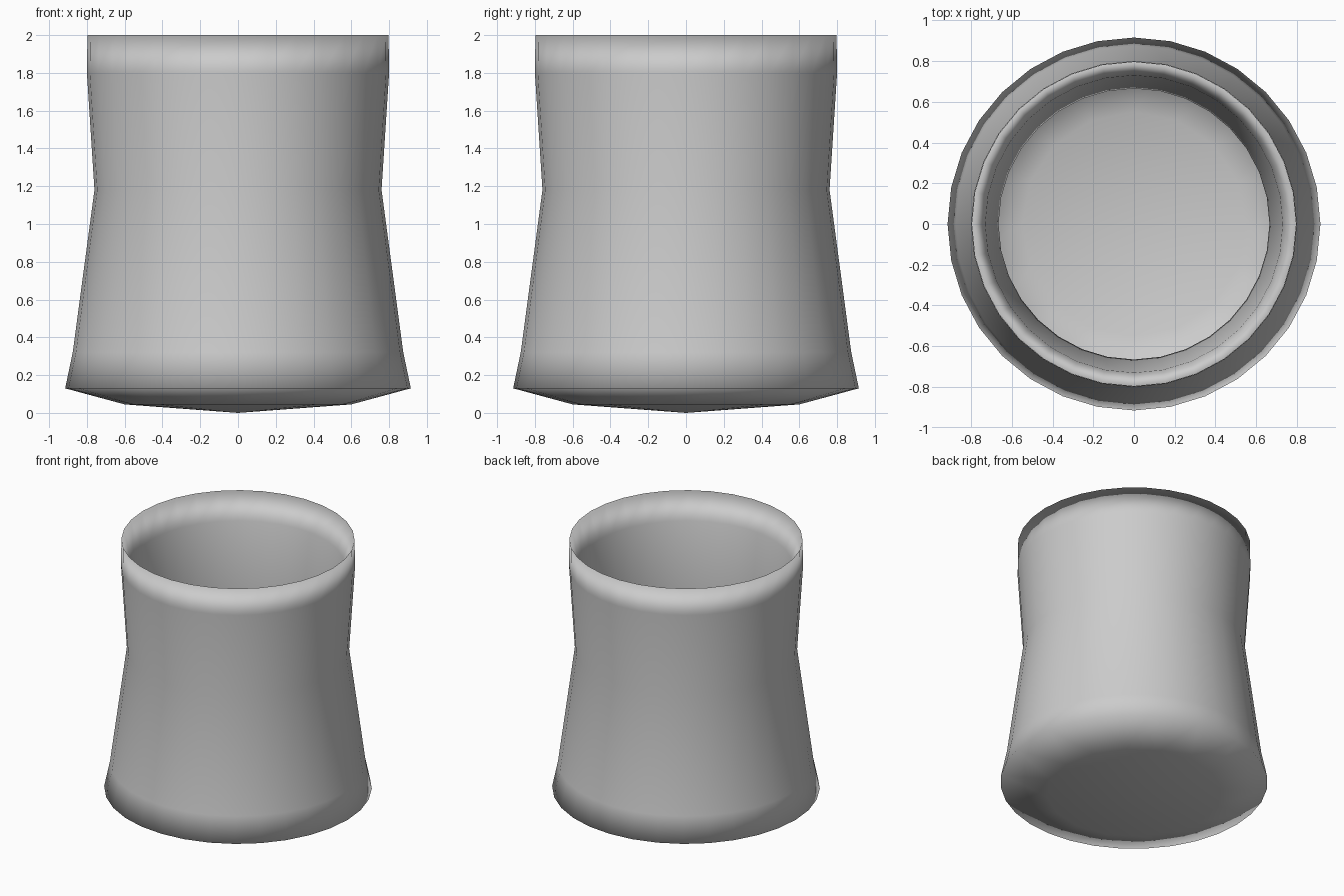
import bpy, bmesh, math

cube = bpy.data.objects.get("Cube")
if cube:
    bpy.data.objects.remove(cube, do_unlink=True)

SIDES = 32

grey = bpy.data.materials.new("grey_ceramic")
grey.use_nodes = True
colour = (0.6, 0.6, 0.6, 1)
grey.diffuse_color = colour
grey.node_tree.nodes["Principled BSDF"].inputs["Base Color"].default_value = colour

# Wall profile (radius, height): outside from the foot up, over the lip, down the inside
wall = [(0.915, 0.13), (0.875, 0.32), (0.76, 1.18), (0.80, 1.80), (0.797, 2.0),
        (0.73, 1.80), (0.665, 1.18), (0.79, 0.32), (0.81, 0.22)]

bm = bmesh.new()


def ring(radius, z, count=SIDES):
    return [bm.verts.new((radius * math.cos(a), radius * math.sin(a), z))
            for a in (2 * math.pi * i / count for i in range(count))]


def cap(rim, radius, z, tip_z):
    """Close a rim with a shallow dish whose inner ring has half the sides."""
    half = ring(radius, z, SIDES // 2)
    tip = bm.verts.new((0, 0, tip_z))
    for i, v in enumerate(half):
        w = half[(i + 1) % len(half)]
        mid = rim[2 * i + 1]
        bm.faces.new((v, rim[2 * i], mid))
        bm.faces.new((v, mid, w))
        bm.faces.new((w, mid, rim[(2 * i + 2) % SIDES]))
        bm.faces.new((v, w, tip))


# Wall
rings = [ring(r, z) for r, z in wall]
for low, high in zip(rings, rings[1:]):
    for i in range(SIDES):
        j = (i + 1) % SIDES
        bm.faces.new((low[i], low[j], high[j], high[i]))

# Rounded base underneath and matching floor inside
cap(rings[0], 0.60, 0.045, 0.0)
cap(rings[-1], 0.55, 0.13, 0.09)

# Doubled faces from the shared triangles are not needed; orient and smooth
bmesh.ops.recalc_face_normals(bm, faces=bm.faces)
for f in bm.faces:
    f.smooth = True

mesh = bpy.data.meshes.new("cup")
bm.to_mesh(mesh)
bm.free()
mesh.materials.append(grey)
cup = bpy.data.objects.new("cup", mesh)
bpy.context.collection.objects.link(cup)
